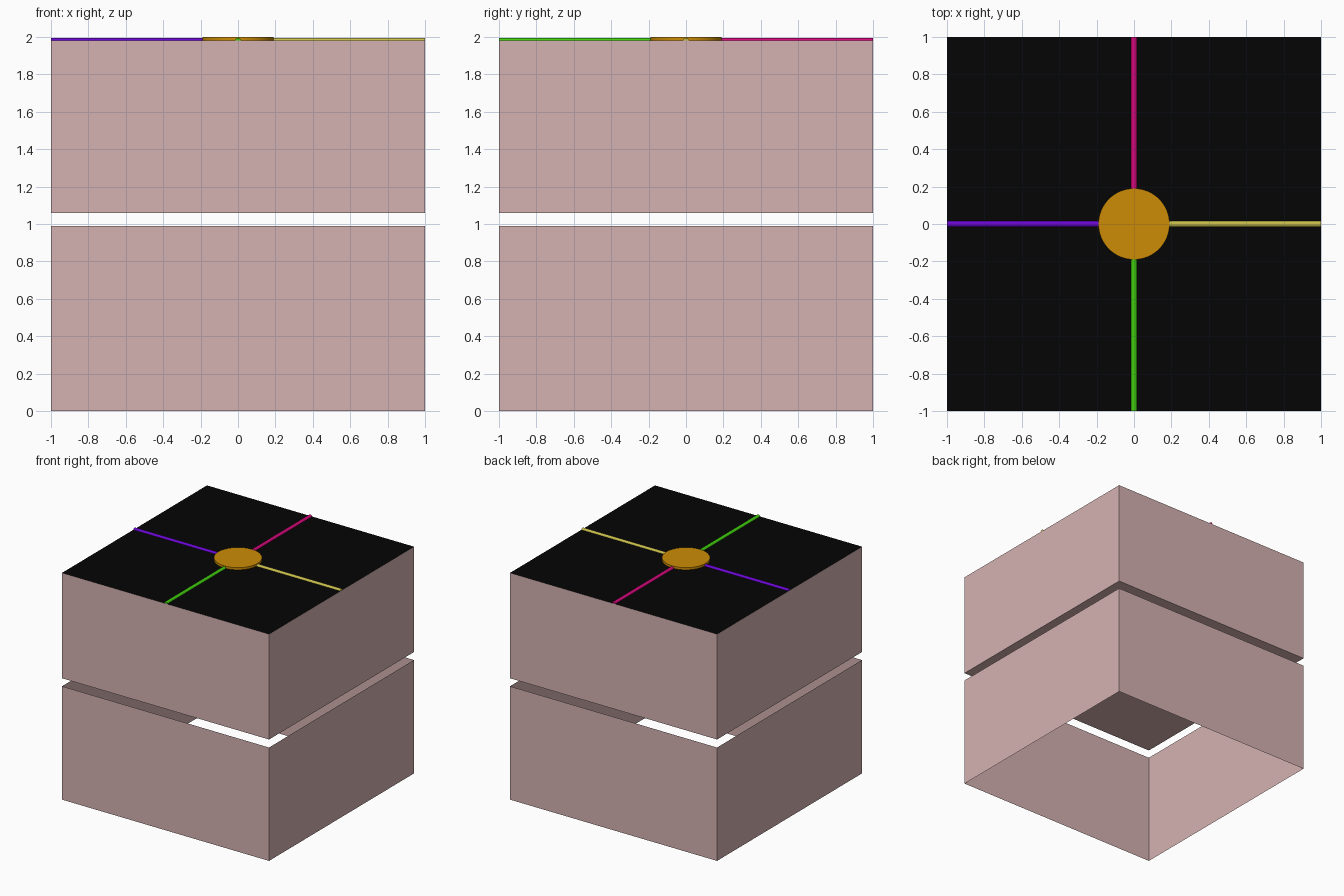
import bpy, bmesh
from math import pi
from mathutils import Matrix

if "Cube" in bpy.data.objects:
    bpy.data.objects.remove(bpy.data.objects["Cube"])


def material(name, rgb):
    """Material from an 8-bit sRGB colour."""
    m = bpy.data.materials.new(name)
    m.diffuse_color = [(c / 255) ** 2.2 for c in rgb] + [1]
    m.use_nodes = True
    m.node_tree.nodes["Principled BSDF"].inputs["Base Color"].default_value = m.diffuse_color
    return m


def make(name, bm, *mats):
    me = bpy.data.meshes.new(name)
    bm.to_mesh(me)
    bm.free()
    ob = bpy.data.objects.new(name, me)
    bpy.context.collection.objects.link(ob)
    for m in mats:
        me.materials.append(m)
    return ob


def smooth(ob):
    bpy.ops.object.select_all(action='DESELECT')
    bpy.context.view_layer.objects.active = ob
    ob.select_set(True)
    bpy.ops.object.shade_smooth_by_angle()


def block(z0, z1):
    bm = bmesh.new()
    bmesh.ops.create_cube(bm, size=1, matrix=Matrix.Translation((0, 0, (z0 + z1) / 2))
                          @ Matrix.Diagonal((2, 2, z1 - z0, 1)))
    bm.normal_update()
    return bm


def cylinder(radius, depth, segments, matrix):
    bm = bmesh.new()
    bmesh.ops.create_cone(bm, cap_ends=True, segments=segments, radius1=radius,
                          radius2=radius, depth=depth, matrix=matrix)
    return bm


TOP = 1.98
pink = material("pink", (212, 177, 176))
black = material("black", (13, 13, 13))

# Lower sleeve: thin walls, open at top and bottom
bm = block(0, 0.99)
bmesh.ops.delete(bm, geom=[f for f in bm.faces if abs(f.normal.z) > 0.5], context='FACES')
make("lower_sleeve", bm, pink)

# Upper block: closed, with a black top face
bm = block(1.06, TOP)
for f in bm.faces:
    f.material_index = int(f.normal.z > 0.5)
make("upper_block", bm, pink, black)

# Four coloured rods half sunk into the top, running from the hub to each edge
rods = [("right", (197, 187, 75)), ("back", (214, 16, 122)),
        ("left", (105, 14, 206)), ("front", (66, 206, 20))]
for i, (side, rgb) in enumerate(rods):
    mat = (Matrix.Rotation(i * pi / 2, 4, 'Z') @ Matrix.Translation((0.549, 0, 1.977))
           @ Matrix.Rotation(pi / 2, 4, 'Y'))
    smooth(make(side + "_rod", cylinder(0.017, 0.9, 24, mat), material(side + "_rod", rgb)))

# Round hub in the middle
smooth(make("hub_disc", cylinder(0.19, 0.03, 64, Matrix.Translation((0, 0, 1.985))),
            material("orange", (204, 139, 14))))
